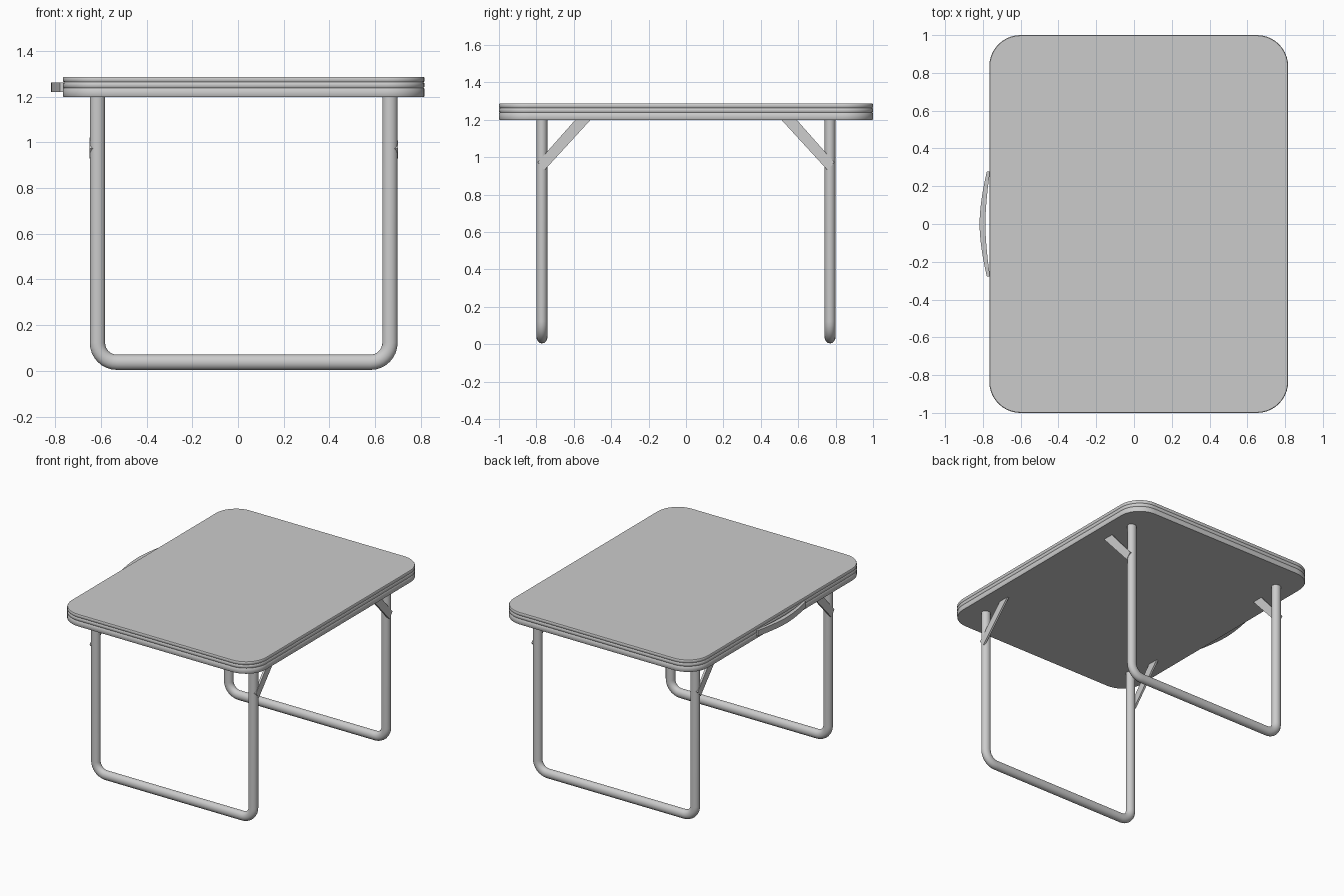
import bpy, bmesh, math
from mathutils import Vector

if "Cube" in bpy.data.objects:
    bpy.data.objects.remove(bpy.data.objects["Cube"])

CX = 0.025                     # table centre line; the handle sticks out on -x
HALF_X, HALF_Y, CORNER = 0.791, 1.0, 0.165


def finish(name, bm, angle=35):
    bmesh.ops.recalc_face_normals(bm, faces=bm.faces)
    mesh = bpy.data.meshes.new(name)
    bm.to_mesh(mesh)
    bm.free()
    ob = bpy.data.objects.new(name, mesh)
    bpy.context.collection.objects.link(ob)
    bpy.ops.object.select_all(action='DESELECT')
    ob.select_set(True)
    bpy.context.view_layer.objects.active = ob
    bpy.ops.object.shade_smooth_by_angle(angle=math.radians(angle))
    return ob


def loft(name, rings, angle=35):
    """Skin a list of equal-length closed rings and cap both ends."""
    bm = bmesh.new()
    rows = [[bm.verts.new(p) for p in ring] for ring in rings]
    n = len(rows[0])
    for a, b in zip(rows, rows[1:]):
        for i in range(n):
            bm.faces.new((a[i], a[(i + 1) % n], b[(i + 1) % n], b[i]))
    bm.faces.new(rows[0])
    bm.faces.new(rows[-1])
    return finish(name, bm, angle)


def rounded_rectangle(inset, z, steps=10):
    r = CORNER - inset
    ring = []
    for k, (sx, sy) in enumerate([(1, 1), (-1, 1), (-1, -1), (1, -1)]):
        for i in range(steps + 1):
            a = math.pi / 2 * (k + i / steps)
            ring.append((CX + sx * (HALF_X - CORNER) + r * math.cos(a),
                         sy * (HALF_Y - CORNER) + r * math.sin(a), z))
    return ring


# Table top: flat panel with two grooves running round the rim
rim = [(0.003, 1.198), (0.0, 1.202)]
for groove in (1.238, 1.263):
    rim += [(0.0, groove - 0.004), (0.004, groove), (0.0, groove + 0.004)]
rim += [(0.0, 1.282), (0.003, 1.286)]
loft("table_top", [rounded_rectangle(i, z) for i, z in rim], 50)

# Folding legs: one U-shaped tube at each end
SPAN, FOOT, BEND, SIDES = 0.64, 0.0375, 0.085, 16
path = [(-SPAN, 1.21, 0.0)]                        # x, z, bend angle
for side in (-1, 1):
    arc = []
    for i in range(9):
        a = math.pi / 2 * i / 8
        arc.append((side * (SPAN - BEND + BEND * math.cos(a)),
                    FOOT + BEND - BEND * math.sin(a), -side * a))
    path += arc if side < 0 else [(x, z, a + math.pi) for x, z, a in reversed(arc)]
path.append((SPAN, 1.21, math.pi))


def tube_ring(x, z, a, y):
    out = Vector((-math.cos(a), 0, -math.sin(a)))   # outward in the U's plane
    return [Vector((CX + x, y, z)) + out * 0.0335 * math.cos(t)
            + Vector((0, 0.0295 * math.sin(t), 0))
            for t in (2 * math.pi * k / SIDES for k in range(SIDES))]


for name, y in (("front_leg_frame", -0.77), ("back_leg_frame", 0.77)):
    loft(name, [tube_ring(x, z, a, y) for x, z, a in path], 50)

# Diagonal braces: flat strips on the outer side of each leg
strip = [(0.757, 0.930), (0.793, 0.972), (0.585, 1.207), (0.503, 1.207)]
for sy, end in ((-1, "front"), (1, "back")):
    for sx, side in ((-1, "left"), (1, "right")):
        rings = []
        for off in (0.660, 0.675):
            rings.append([(CX + sx * (off - 0.006 * (z > 1.1)), sy * y, z)
                          for y, z in strip])
        loft(f"{end}_{side}_brace", rings)

# Carrying handle: bowed strap on the left edge
rings = []
for i in range(13):
    t = -1 + i / 6
    y, bow = 0.278 * t, 1 - abs(t) ** 1.7
    inner, outer = -0.762 - 0.025 * bow, -0.779 - 0.039 * bow
    rings.append([(inner, y, 1.22), (outer, y, 1.22),
                  (outer, y, 1.262), (inner, y, 1.262)])
loft("carry_handle", rings)
